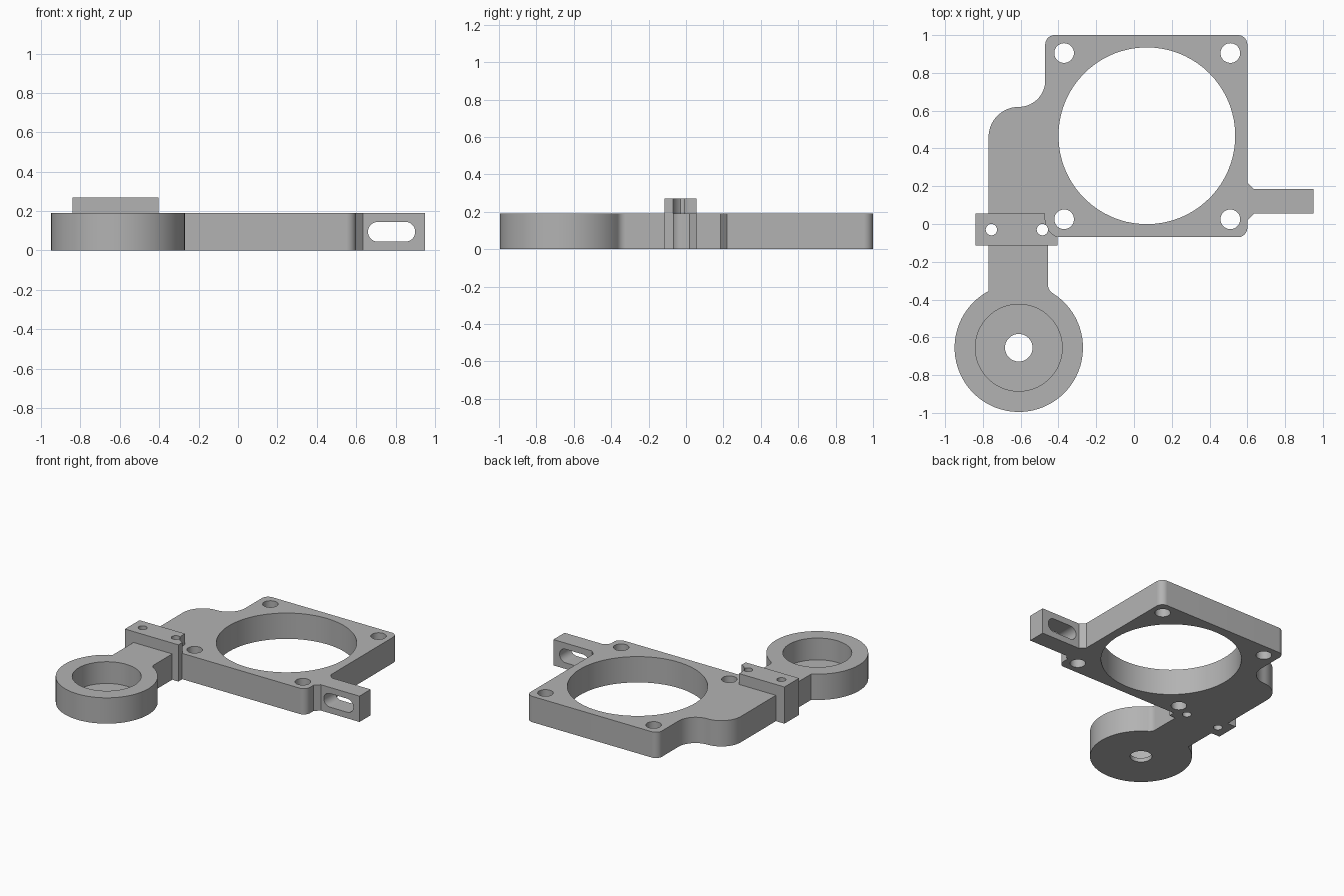
import bpy, bmesh
from math import cos, sin, radians
from mathutils import Matrix

cube = bpy.data.objects.get("Cube")
if cube:
    bpy.data.objects.remove(cube, do_unlink=True)

GREY = (0.45, 0.45, 0.45, 1)
mat = bpy.data.materials.new("plain grey")
mat.use_nodes = True
mat.diffuse_color = GREY
mat.node_tree.nodes["Principled BSDF"].inputs["Base Color"].default_value = GREY

THICK = 0.19


def arc(cx, cy, r, a0, a1):
    """Points on an arc, angles in degrees, about one every 5 degrees."""
    n = max(4, round(abs(a1 - a0) / 5))
    angles = [radians(a0 + (a1 - a0) * i / n) for i in range(n + 1)]
    return [(cx + r * cos(a), cy + r * sin(a)) for a in angles]


def circle(cx, cy, r):
    return arc(cx, cy, r, 0, 360)[:-1]


def prism(name, points, z0, z1, matrix=None):
    """Extrude a closed outline from z0 to z1."""
    bm = bmesh.new()
    face = bm.faces.new([bm.verts.new((x, y, z0)) for x, y in points])
    top = bmesh.ops.extrude_face_region(bm, geom=[face])["geom"]
    verts = [v for v in top if isinstance(v, bmesh.types.BMVert)]
    bmesh.ops.translate(bm, verts=verts, vec=(0, 0, z1 - z0))
    if matrix:
        bm.transform(matrix)
    bmesh.ops.recalc_face_normals(bm, faces=bm.faces)
    mesh = bpy.data.meshes.new(name)
    bm.to_mesh(mesh)
    bm.free()
    obj = bpy.data.objects.new(name, mesh)
    bpy.context.collection.objects.link(obj)
    mesh.materials.append(mat)
    return obj


def combine(target, tool, operation):
    """Apply a boolean and drop the tool."""
    mod = target.modifiers.new("boolean", "BOOLEAN")
    mod.operation, mod.object, mod.solver = operation, tool, "EXACT"
    bpy.context.view_layer.objects.active = target
    bpy.ops.object.modifier_apply(modifier=mod.name)
    bpy.data.objects.remove(tool, do_unlink=True)


def cut(target, points, z0=-0.1, z1=0.5, matrix=None):
    combine(target, prism("cutter", points, z0, z1, matrix), "DIFFERENCE")


# Outline: round cup, arm, square plate with side tab, shoulder
CUP = (-0.61, -0.655)
outline = arc(*CUP, 0.34, 118.1, 418.3)
outline += arc(-0.405, -0.323, 0.05, 238.3, 180)[1:]
outline += [(-0.455, -0.07)]
outline += arc(0.55, -0.02, 0.05, -90, 0)
outline += [(0.60, 0.02), (0.635, 0.055), (0.95, 0.055),
            (0.95, 0.185), (0.635, 0.185), (0.60, 0.22)]
outline += arc(0.55, 0.95, 0.05, 0, 90)
outline += arc(-0.42, 0.95, 0.05, 90, 180)
outline += arc(-0.61, 0.76, 0.14, 0, -90)
outline += arc(-0.61, 0.46, 0.16, 90, 180)[1:]
bracket = prism("mounting_bracket", outline, 0, THICK)

# Raised block across the arm, relieved around the corner screw
block = prism("cross_block", [(-0.84, -0.115), (-0.405, -0.115),
                              (-0.405, 0.055), (-0.84, 0.055)], 0, 0.27)
relief = arc(-0.37, 0.025, 0.1, 180, 360) + [(-0.27, 0.2), (-0.47, 0.2)]
cut(block, relief, THICK)
combine(bracket, block, "UNION")

# Large opening and corner screw holes
opening = [(x, y) for x, y in arc(0.068, 0.467, 0.468, 0, 357)]
cut(bracket, opening)
for x in (-0.37, 0.51):
    for y in (0.025, 0.905):
        cut(bracket, circle(x, y, 0.052))

# Block screw holes
for x in (-0.755, -0.485):
    cut(bracket, circle(x, -0.03, 0.03))

# Cup pocket and its centre hole
cut(bracket, circle(*CUP, 0.23), 0.03)
cut(bracket, circle(*CUP, 0.073))

# Rounded slot through the tab, running front to back
slot = arc(0.71, 0.095, 0.05, 90, 270) + arc(0.85, 0.095, 0.05, -90, 90)
cut(bracket, slot, -0.25, 0.0, Matrix.Rotation(radians(90), 4, "X"))

# Smooth curved walls, crisp edges
for o in bpy.context.selected_objects:
    o.select_set(False)
bracket.select_set(True)
bpy.context.view_layer.objects.active = bracket
bpy.ops.object.shade_smooth_by_angle(angle=radians(25))
